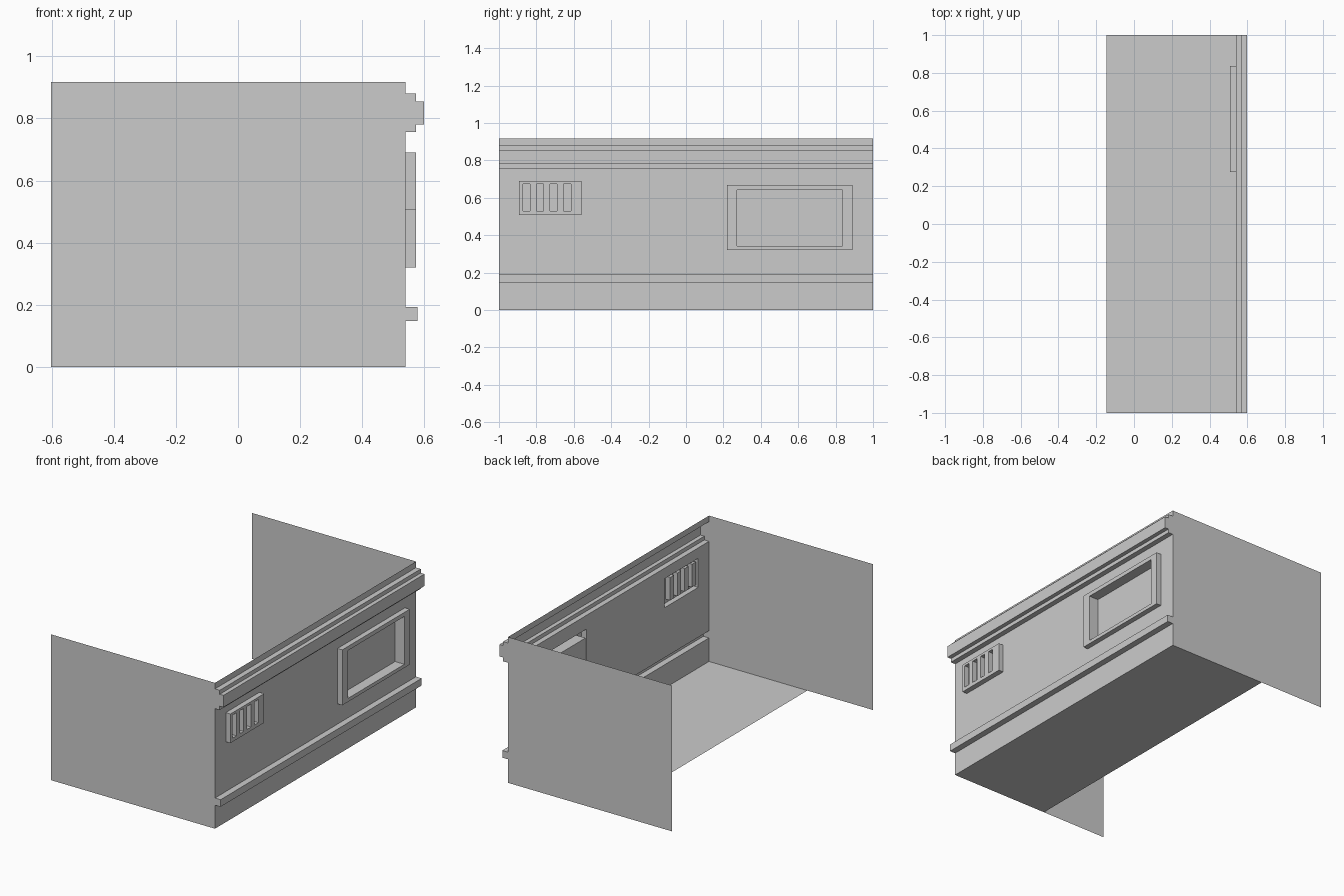
import bpy, bmesh

if "Cube" in bpy.data.objects:
    bpy.data.objects.remove(bpy.data.objects["Cube"])

WALL, FRAME = 0.54, 0.573          # x of the plain wall and of raised trim
BACK, FLOOR_EDGE, TOP = -0.603, -0.145, 0.918

# Mouldings run the full length: (z0, z1, x)
mouldings = [(0.148, 0.193, 0.579), (0.756, 0.78, FRAME),
             (0.78, 0.855, 0.599), (0.855, 0.88, FRAME)]


def make_object(name, faces):
    bm = bmesh.new()
    for f in faces:
        bm.faces.new([bm.verts.new(p) for p in f])
    bmesh.ops.remove_doubles(bm, verts=bm.verts[:], dist=1e-5)
    mesh = bpy.data.meshes.new(name)
    bm.to_mesh(mesh)
    bm.free()
    obj = bpy.data.objects.new(name, mesh)
    bpy.context.collection.objects.link(obj)
    return obj


def relief(base, rects):
    """Stepped sheet facing +x; later rectangles (y0, y1, z0, z1, x) override earlier."""
    layers = [base] + rects
    ys = sorted({v for r in layers for v in r[:2]})
    zs = sorted({v for r in layers for v in r[2:4]})

    def depth(i, j):
        y, z = (ys[i] + ys[i + 1]) / 2, (zs[j] + zs[j + 1]) / 2
        return [r[4] for r in layers if r[0] < y < r[1] and r[2] < z < r[3]][-1]

    faces = []
    for i in range(len(ys) - 1):
        for j in range(len(zs) - 1):
            y0, y1, z0, z1 = ys[i], ys[i + 1], zs[j], zs[j + 1]
            a = depth(i, j)
            faces.append([(a, y0, z0), (a, y1, z0), (a, y1, z1), (a, y0, z1)])
            if i + 2 < len(ys):
                b = depth(i + 1, j)
                if b != a:
                    faces.append([(a, y1, z0), (b, y1, z0), (b, y1, z1), (a, y1, z1)])
            if j + 2 < len(zs):
                b = depth(i, j + 1)
                if b != a:
                    faces.append([(a, y0, z1), (a, y1, z1), (b, y1, z1), (b, y0, z1)])
    return faces


# Facade: mouldings, window frame with recessed pane, vent plate with slots
rects = [(-1, 1, z0, z1, x) for z0, z1, x in mouldings]
rects += [(0.219, 0.89, 0.32, 0.669, FRAME), (0.274, 0.837, 0.342, 0.643, 0.508)]
rects += [(-0.893, -0.558, 0.507, 0.69, FRAME)]
for k in range(4):
    y = -0.872 + k * 0.0727
    rects.append((y, y + 0.038, 0.53, 0.675, 0.542))
make_object("facade", relief((-1, 1, 0, TOP, WALL), rects))

# End walls follow the facade profile, closing the moulding ends
profile = [(BACK, 0), (WALL, 0)]
last = 0
for z0, z1, x in mouldings:
    if z0 != last:
        profile.append((WALL, z0))
    profile += [(x, z0), (x, z1)]
    last = z1
    if z1 in (0.193, 0.88):
        profile.append((WALL, z1))
profile += [(WALL, TOP), (BACK, TOP)]
for name, y in (("front_end_wall", -1), ("back_end_wall", 1)):
    pts = [(x, y, z) for x, z in profile]
    make_object(name, [pts if y < 0 else pts[::-1]])

# Floor
make_object("floor", [[(FLOOR_EDGE, -1, 0), (FLOOR_EDGE, 1, 0), (WALL, 1, 0), (WALL, -1, 0)]])
